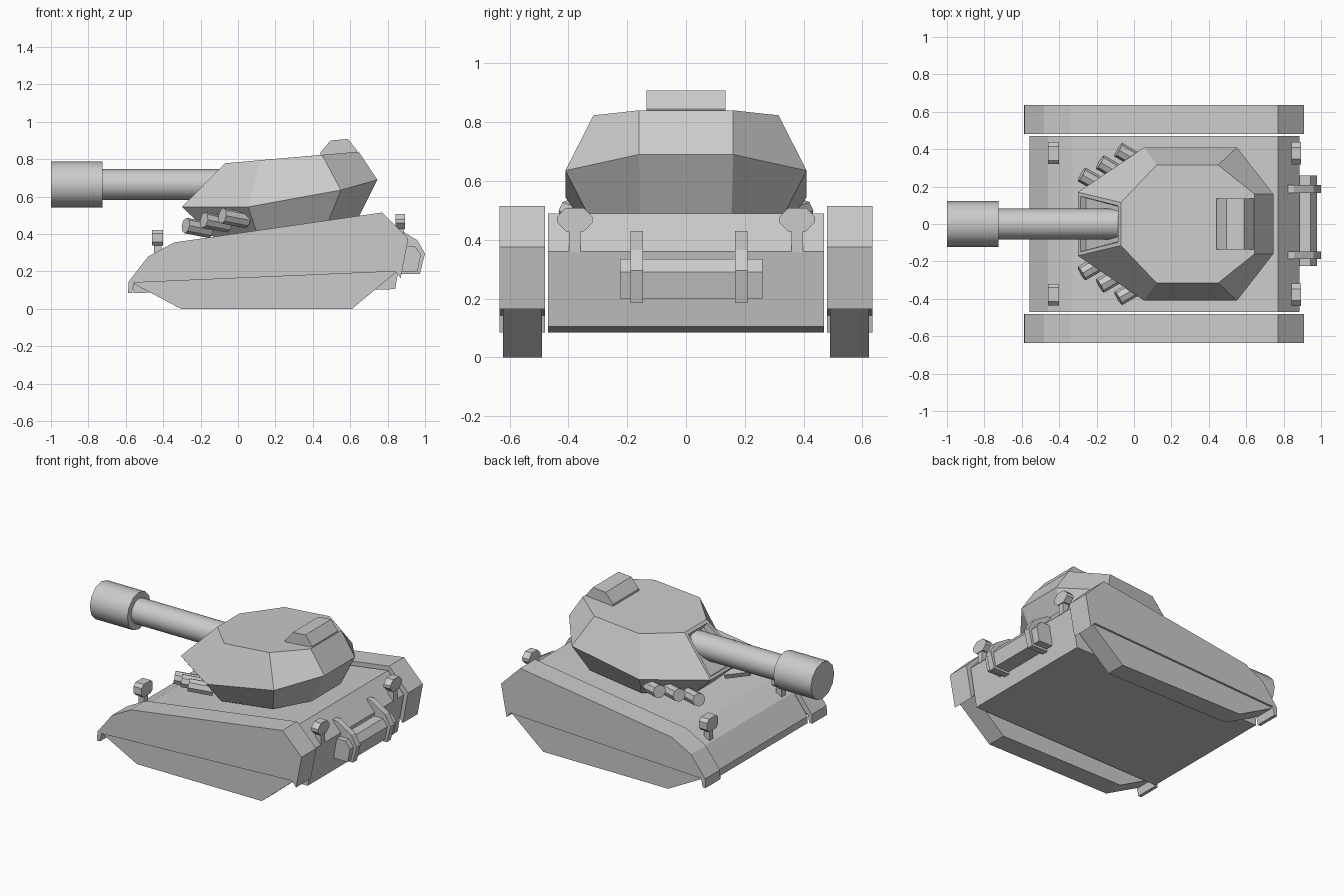
import bpy, bmesh, math
from mathutils import Vector

if "Cube" in bpy.data.objects:
    bpy.data.objects.remove(bpy.data.objects["Cube"])


def finish(name, bm):
    bmesh.ops.recalc_face_normals(bm, faces=bm.faces)
    me = bpy.data.meshes.new(name)
    bm.to_mesh(me)
    bm.free()
    ob = bpy.data.objects.new(name, me)
    bpy.context.collection.objects.link(ob)
    return ob


def prism(name, pts, y0, y1):
    """Side profile (x, z) extruded from y0 to y1."""
    bm = bmesh.new()
    face = bm.faces.new([bm.verts.new((x, y0, z)) for x, z in pts])
    ext = bmesh.ops.extrude_face_region(bm, geom=[face])
    verts = [v for v in ext["geom"] if isinstance(v, bmesh.types.BMVert)]
    bmesh.ops.translate(bm, vec=(0, y1 - y0, 0), verts=verts)
    return finish(name, bm)


def tube(name, a, b, r, sides):
    """Capped cylinder between two points."""
    a, b = Vector(a), Vector(b)
    d = b - a
    bpy.ops.mesh.primitive_cylinder_add(vertices=sides, radius=r, depth=d.length,
                                        location=(a + b) / 2)
    ob = bpy.context.object
    ob.name = name
    ob.rotation_euler = d.to_track_quat('Z', 'Y').to_euler()
    bpy.ops.object.shade_smooth_by_angle(angle=math.radians(35))
    return ob


def lamp(name, x, y, z, sx, sy, sz, c):
    """Chamfered lamp body facing along x, standing on a short stem."""
    h, w = sz / 2, sy / 2
    pts = [(w, h - c), (w - c, h), (c - w, h), (-w, h - c),
           (-w, c - h), (c - w, -h), (w - c, -h), (w, c - h)]
    bm = bmesh.new()
    rings = [[bm.verts.new((x + dx, y + p, z + q)) for p, q in pts]
             for dx in (-sx / 2, sx / 2)]
    for i in range(8):
        j = (i + 1) % 8
        bm.faces.new((rings[0][i], rings[0][j], rings[1][j], rings[1][i]))
    for ring in rings:
        bm.faces.new(ring)
    finish(name, bm)
    prism(name + "_stem", [(x - .02, z - .11), (x + .02, z - .11),
                           (x + .02, z), (x - .02, z)], y - .02, y + .02)


# Hull
prism("hull", [(-.56, .085), (-.56, .13), (-.46, .265), (-.33, .335), (.77, .49),
               (.885, .36), (.84, .105)], -.47, .47)

# Fenders, tracks, lamps and smoke launchers on both sides
fender = [(-.588, .085), (-.585, .145), (-.48, .28), (-.34, .355), (.77, .515),
          (.91, .375), (.87, .165), (.84, .2), (-.555, .14), (-.567, .085)]
track = [(-.56, .135), (-.305, 0), (.61, 0), (.85, .2), (.6, .3), (-.4, .25)]
for s, side in ((1, "left"), (-1, "right")):
    prism("fender_" + side, fender, s * .48, s * .635)
    prism("track_" + side, track, s * .49, s * .622)
    lamp("front_lamp_" + side, -.43, s * .378, .38, .06, .115, .085, .02)
    lamp("rear_lamp_" + side, .868, s * .378, .468, .05, .12, .08, .03)
    for i, z in enumerate((.445, .475, .498)):
        x, y = -.28 + .098 * i, .265 + .066 * i
        tube(f"smoke_launcher_{side}_{i + 1}", (x, s * y, z),
             (x + .13, s * (y - .075), z - .025), .042, 8)

# Turret: three eight-sided rings, each given as its half outline (x, y, z)
levels = [
    [(-.13, .10, .385), (.10, .32, .41), (.48, .32, .46), (.645, .155, .49)],
    [(-.30, .17, .545), (.055, .41, .545), (.55, .41, .635), (.745, .16, .69)],
    [(-.07, .115, .778), (.12, .315, .795), (.45, .315, .823), (.645, .16, .84)],
]
bm = bmesh.new()
rings = []
for half in levels:
    full = half + [(x, -y, z) for x, y, z in reversed(half)]
    rings.append([bm.verts.new(p) for p in full])
front = None
for lo, hi in zip(rings, rings[1:]):
    for i in range(8):
        j = (i + 1) % 8
        front = bm.faces.new((lo[i], lo[j], hi[j], hi[i]))
bm.faces.new(rings[0])
bm.faces.new(rings[-1])
bmesh.ops.recalc_face_normals(bm, faces=bm.faces)
# Recessed gun opening in the sloped front face
bmesh.ops.inset_individual(bm, faces=[front], thickness=.028)
bmesh.ops.inset_individual(bm, faces=[front], thickness=.012, depth=-.035)
finish("turret", bm)

# Roof hatch box
prism("roof_hatch", [(.44, .80), (.44, .835), (.495, .9), (.588, .908),
                     (.638, .845), (.63, .81)], -.135, .135)

# Gun
tube("gun_barrel", (-.75, 0, .665), (.02, 0, .665), .082, 12)
tube("gun_muzzle", (-1, 0, .665), (-.725, 0, .665), .122, 12)

# Rear stowage box with two straps
prism("rear_box", [(.86, .2), (.96, .2), (.978, .29), (.945, .335), (.86, .335)],
      -.225, .26)
for i, y in enumerate((-.167, .188)):
    prism(f"rear_strap_{i + 1}", [(.85, .185), (.972, .185), (1, .295), (.96, .365),
                                  (.855, .43), (.81, .43)], y - .021, y + .021)
